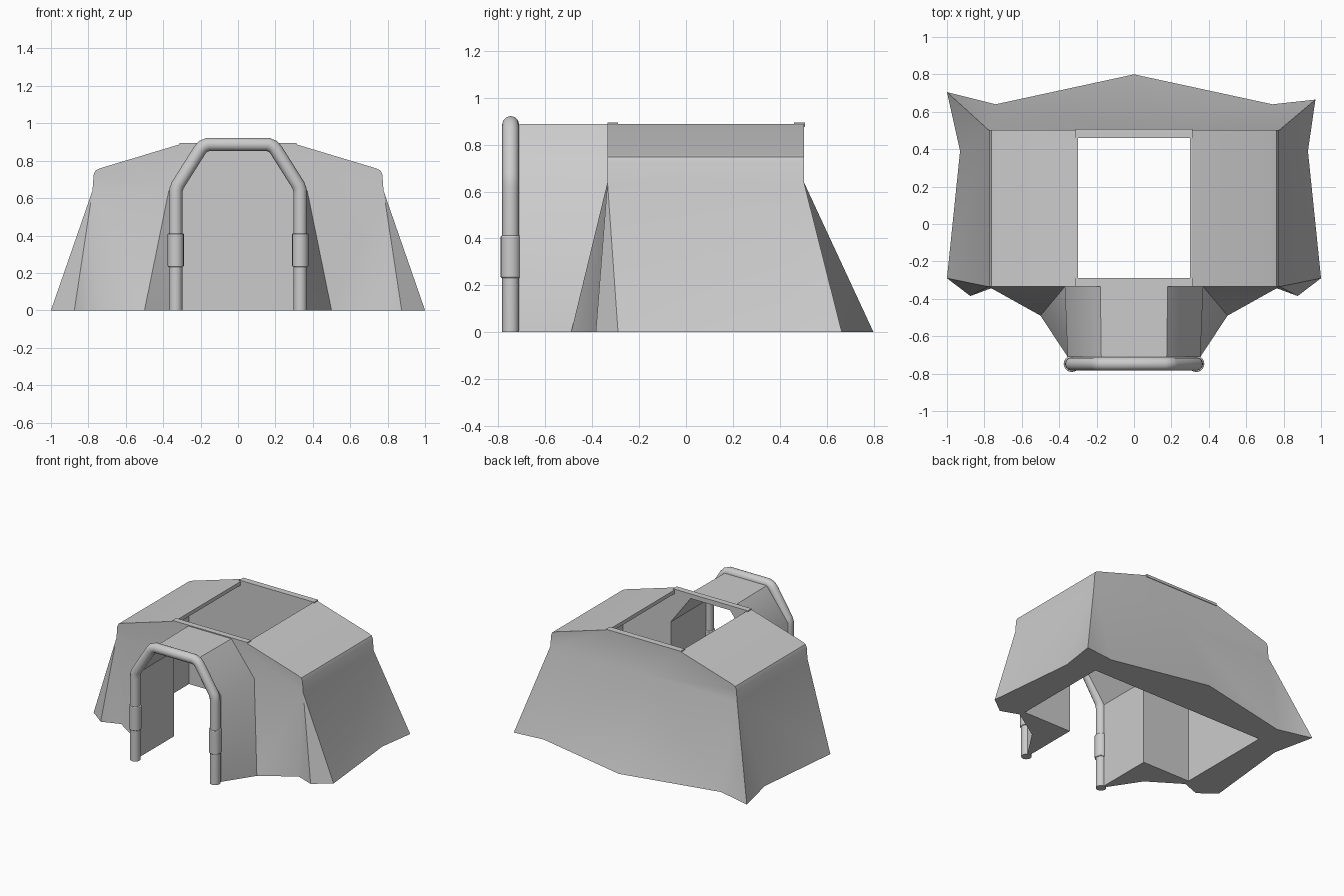
import bpy, bmesh
from mathutils import Vector

if "Cube" in bpy.data.objects:
    bpy.data.objects.remove(bpy.data.objects["Cube"])

F, B = -0.335, 0.503          # outer front / back planes
FI, BI, TY = -0.29, 0.46, -0.71   # inner front / back planes, tunnel mouth


def finish(obj, angle):
    bpy.ops.object.select_all(action='DESELECT')
    obj.select_set(True)
    bpy.context.view_layer.objects.active = obj
    bpy.ops.object.shade_smooth_by_angle(angle=angle)


def at(y, pts):
    return [(x, y, z) for x, z in pts]


# Tent shell: outer skin, inner room, tunnel and hem, built one half at a time
bm = bmesh.new()


def half(s, corner):
    def face(*pts):
        bm.faces.new([bm.verts.new((s * x, y, z)) for x, y, z in pts])

    def strip(a, b):
        for i in range(len(a) - 1):
            face(a[i], a[i + 1], b[i + 1], b[i])

    # outer roof with rounded eaves and short upright skirt
    prof = [(0.31, 0.888), (0.735, 0.76), (0.762, 0.748), (0.772, 0.725), (0.778, 0.64)]
    rf, rb = at(F, prof), at(B, prof)
    strip(rf, rb)
    # hem outline, back to front
    hem = [(0, 0.80, 0), (0.74, 0.64, 0), corner, (0.93, 0.39, 0), (1.0, -0.29, 0),
           (0.875, -0.385, 0), (0.74, -0.335, 0), (0.5, -0.49, 0), (0.355, TY, 0)]
    db, df = rb[-1], rf[-1]
    # back gable, apron and corner folds
    face((0, B, 0.888), *rb, (0, B, 0.64))
    face((0, B, 0.64), db, hem[1], hem[0])
    face(db, hem[1], hem[2])
    face(db, hem[2], hem[3])
    face(db, hem[3], hem[4], df)
    face(df, hem[4], hem[5])
    face(df, hem[5], hem[6])
    # front wall sweeping into the tunnel
    u, t = (0.37, F, 0.64), (0.18, F, 0.888)
    v, w = (0.355, TY, 0.65), (0.175, TY, 0.888)
    face(*rf, u, t)
    face(df, hem[6], hem[7], u)
    face(u, hem[7], hem[8], v)
    face(u, v, w, t)
    face(t, w, (0, TY, 0.888), (0, F, 0.888))
    # rim around the roof opening
    face((0, F, 0.888), (0.31, F, 0.888), (0.31, FI, 0.888), (0.30, FI, 0.888), (0, FI, 0.888))
    face((0, B, 0.888), (0.31, B, 0.888), (0.31, BI, 0.888), (0.30, BI, 0.888), (0, BI, 0.888))
    face((0.30, FI, 0.888), (0.31, FI, 0.888), (0.31, BI, 0.888), (0.30, BI, 0.888))
    # inner room
    room = [(0.30, 0.888), (0.30, 0.86), (0.73, 0.715), (0.73, 0)]
    strip(at(FI, room), at(BI, room))
    face((0, BI, 0.888), *at(BI, room), (0, BI, 0))
    arch = [(0.33, 0), (0.33, 0.64), (0.165, 0.86), (0, 0.86)]
    face((0, FI, 0.888), *at(FI, room), *at(FI, arch))
    # tunnel lining and mouth edge
    strip(at(FI, arch), at(TY, arch))
    strip(at(TY, arch), [hem[8], v, w, (0, TY, 0.888)])
    # underside between outer hem and inner walls
    face(*hem, (0.33, TY, 0), (0.33, FI, 0), (0.73, FI, 0), (0.73, BI, 0), (0, BI, 0))


half(1, (0.97, 0.665, 0))
half(-1, (1.0, 0.705, 0))
bmesh.ops.remove_doubles(bm, verts=bm.verts, dist=0.0005)
bmesh.ops.recalc_face_normals(bm, faces=bm.faces)
mesh = bpy.data.meshes.new("tent_shell")
bm.to_mesh(mesh)
bm.free()
shell = bpy.data.objects.new("tent_shell", mesh)
bpy.context.collection.objects.link(shell)
finish(shell, 0.6)


def box(name, lo, hi):
    lo, hi = Vector(lo), Vector(hi)
    bpy.ops.mesh.primitive_cube_add(size=1, location=(lo + hi) / 2)
    o = bpy.context.object
    o.name = name
    o.scale = hi - lo


# Thin raised seams at the ends of the roof opening
box("seam_back", (-0.312, BI, 0.876), (0.312, 0.508, 0.895))
box("seam_front", (-0.312, F, 0.876), (0.312, FI, 0.895))

# Bent entrance pole
side = [(0.333, 0), (0.333, 0.62), (0.331, 0.645), (0.322, 0.67),
        (0.205, 0.855), (0.187, 0.876), (0.16, 0.887)]
path = side + [(-x, z) for x, z in reversed(side)]
cu = bpy.data.curves.new("entrance_pole", 'CURVE')
cu.dimensions = '3D'
cu.bevel_depth = 0.036
cu.bevel_resolution = 4
cu.use_fill_caps = True
sp = cu.splines.new('POLY')
sp.points.add(len(path) - 1)
for p, (x, z) in zip(sp.points, path):
    p.co = (x, -0.748, z, 1)
pole = bpy.data.objects.new("entrance_pole", cu)
bpy.context.collection.objects.link(pole)
bpy.ops.object.select_all(action='DESELECT')
pole.select_set(True)
bpy.context.view_layer.objects.active = pole
bpy.ops.object.convert(target='MESH')
finish(bpy.context.object, 0.7)

# Joint sleeves on the pole legs
for s, n in ((1, "right"), (-1, "left")):
    bpy.ops.mesh.primitive_cylinder_add(vertices=20, radius=0.043, depth=0.18,
                                        location=(s * 0.333, -0.748, 0.322))
    o = bpy.context.object
    o.name = "pole_sleeve_" + n
    bev = o.modifiers.new("bevel", 'BEVEL')
    bev.width = 0.005
    bev.segments = 2
    finish(o, 0.7)
